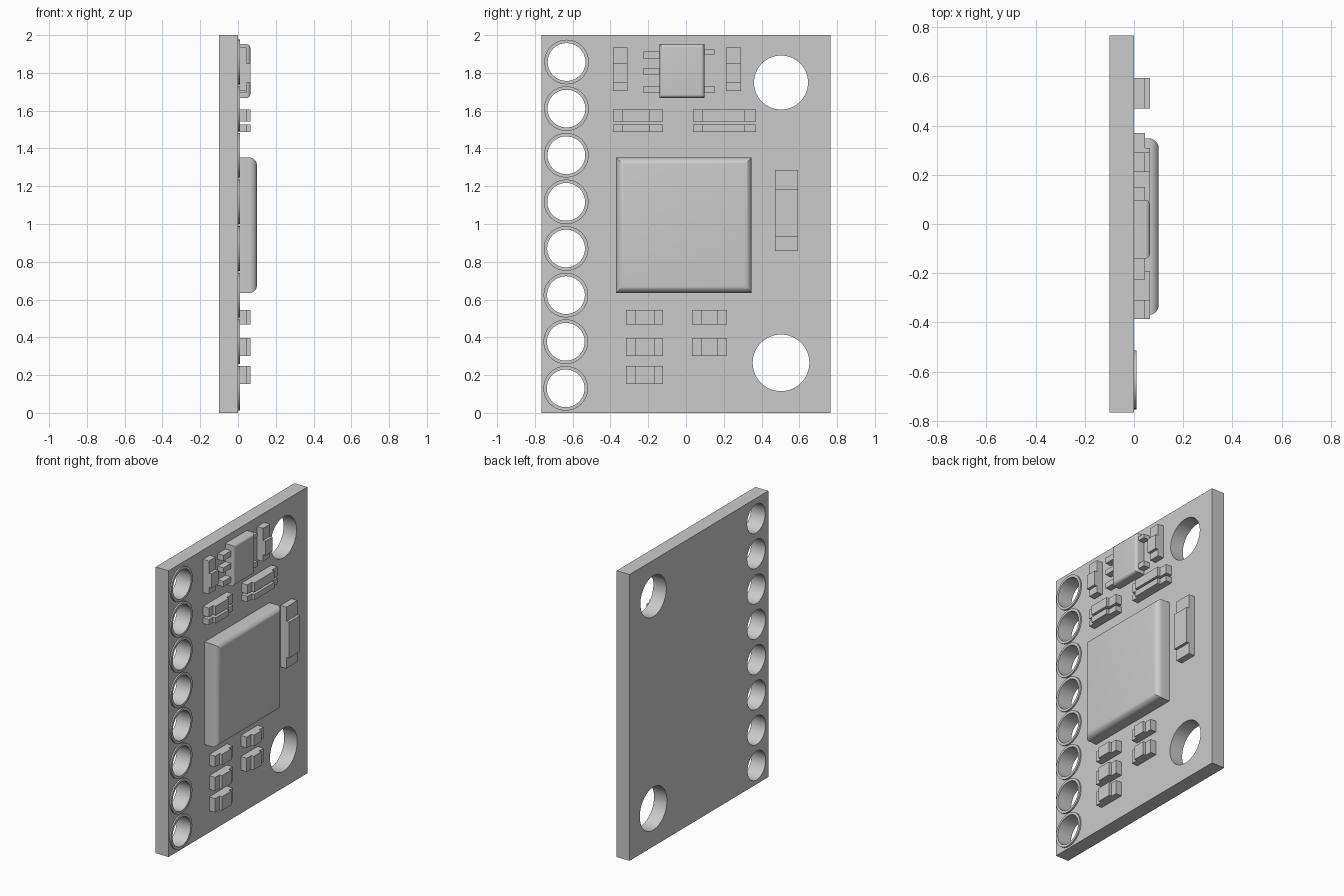
import bpy, bmesh, math
from mathutils import Matrix, Vector

if "Cube" in bpy.data.objects:
    bpy.data.objects.remove(bpy.data.objects["Cube"])

grey = bpy.data.materials.new("plain_grey")
grey.use_nodes = True
COLOUR = (0.6, 0.6, 0.6, 1)
grey.diffuse_color = COLOUR
grey.node_tree.nodes["Principled BSDF"].inputs["Base Color"].default_value = COLOUR


def finish(name, bm):
    mesh = bpy.data.meshes.new(name)
    bm.to_mesh(mesh)
    bm.free()
    mesh.materials.append(grey)
    obj = bpy.data.objects.new(name, mesh)
    bpy.context.collection.objects.link(obj)
    return obj


def smooth(obj, angle=40):
    bpy.ops.object.select_all(action='DESELECT')
    obj.select_set(True)
    bpy.context.view_layer.objects.active = obj
    bpy.ops.object.shade_smooth_by_angle(angle=math.radians(angle))


def add_box(bm, y0, y1, z0, z1, x1, x0=0.0):
    centre = Matrix.Translation(((x0 + x1) / 2, (y0 + y1) / 2, (z0 + z1) / 2))
    size = Matrix.Diagonal((x1 - x0, y1 - y0, z1 - z0, 1))
    bmesh.ops.create_cube(bm, size=1, matrix=centre @ size)


def add_rod(bm, y, z, r, x0, x1):
    place = Matrix.Translation(((x0 + x1) / 2, y, z)) @ Matrix.Rotation(math.pi / 2, 4, 'Y')
    bmesh.ops.create_cone(bm, cap_ends=True, segments=64, radius1=r, radius2=r,
                          depth=x1 - x0, matrix=place)


def cut(obj, cutter):
    mod = obj.modifiers.new("holes", 'BOOLEAN')
    mod.operation = 'DIFFERENCE'
    mod.solver = 'EXACT'
    mod.object = cutter
    bpy.ops.object.select_all(action='DESELECT')
    obj.select_set(True)
    bpy.context.view_layer.objects.active = obj
    bpy.ops.object.modifier_apply(modifier=mod.name)


# Hole positions
pins = [(-0.637 + 0.0007 * i, 0.13 + 0.2468 * i) for i in range(8)]
mounts = [(0.503, 0.265, 0.15), (0.503, 1.749, 0.143)]

# Circuit board with pin and mounting holes
bm = bmesh.new()
add_box(bm, -0.766, 0.766, 0, 2, 0, -0.1)
board = finish("board", bm)
bm = bmesh.new()
for y, z in pins:
    add_rod(bm, y, z, 0.1, -0.2, 0.2)
for y, z, r in mounts:
    add_rod(bm, y, z, r, -0.2, 0.2)
cutter = finish("hole_cutter", bm)
cutter.hide_render = True
cut(board, cutter)
bpy.data.objects.remove(cutter)
smooth(board)

# Raised ring around each pin hole
for i, (y, z) in enumerate(pins):
    bm = bmesh.new()
    loops = []
    for r, x in ((0.1, 0), (0.118, 0), (0.118, 0.01), (0.1, 0.01)):
        loops.append([bm.verts.new((x, y + r * math.cos(a), z + r * math.sin(a)))
                      for a in (math.tau * k / 64 for k in range(64))])
    for a, b in zip(loops, loops[1:] + loops[:1]):
        for k in range(64):
            n = (k + 1) % 64
            bm.faces.new((a[k], a[n], b[n], b[k]))
    bmesh.ops.recalc_face_normals(bm, faces=bm.faces)
    smooth(finish(f"pin_ring_{i + 1}", bm))


# Chips with the four outer edges rounded
def chip(name, y0, y1, z0, z1, height, radius):
    bm = bmesh.new()
    add_box(bm, y0, y1, z0, z1, height)
    edges = [e for e in bm.edges if all(v.co.x > height - 0.001 for v in e.verts)]
    bmesh.ops.bevel(bm, geom=edges, offset=radius, offset_type='OFFSET',
                    segments=6, profile=0.5, affect='EDGES')
    smooth(finish(name, bm), 30)


chip("main_chip", -0.37, 0.348, 0.635, 1.352, 0.1, 0.04)
chip("small_chip", -0.14, 0.098, 1.667, 1.952, 0.065, 0.02)

# Legs of the small chip
bm = bmesh.new()
for z0, z1 in ((1.873, 1.913), (1.79, 1.825), (1.693, 1.73)):
    add_box(bm, -0.225, -0.13, z0, z1, 0.045)
for z0, z1 in ((1.897, 1.925), (1.693, 1.73)):
    add_box(bm, 0.09, 0.15, z0, z1, 0.045)
finish("small_chip_legs", bm)

LOW, HIGH = 0.045, 0.065


# Small part with a tall body between two lower end caps
def component(name, y0, y1, z0, z1, cap_a, cap_b, upright=False):
    bm = bmesh.new()
    if upright:
        add_box(bm, y0, y1, z0, z0 + cap_a, LOW)
        add_box(bm, y0, y1, z0 + cap_a, z1 - cap_b, HIGH)
        add_box(bm, y0, y1, z1 - cap_b, z1, LOW)
    else:
        add_box(bm, y0, y0 + cap_a, z0, z1, LOW)
        add_box(bm, y0 + cap_a, y1 - cap_b, z0, z1, HIGH)
        add_box(bm, y1 - cap_b, y1, z0, z1, LOW)
    finish(name, bm)


component("large_upright_component", 0.47, 0.594, 0.857, 1.286, 0.077, 0.1, True)
component("upper_upright_component_1", -0.386, -0.31, 1.703, 1.935, 0.047, 0.085, True)
component("upper_upright_component_2", 0.212, 0.29, 1.703, 1.935, 0.047, 0.085, True)

for i, (z0, z1) in enumerate(((1.542, 1.606), (1.486, 1.526))):
    component(f"upper_component_a{i + 1}", -0.386, -0.122, z0, z1, 0.047, 0.07)
    component(f"upper_component_b{i + 1}", 0.038, 0.37, z0, z1, 0.05, 0.06)

rows = ((0.468, 0.545), (0.302, 0.397), (0.152, 0.249))
for i, (z0, z1) in enumerate(rows):
    component(f"lower_component_a{i + 1}", -0.317, -0.122, z0, z1, 0.047, 0.045)
for i, (z0, z1) in enumerate(rows[:2]):
    component(f"lower_component_b{i + 1}", 0.032, 0.218, z0, z1, 0.05, 0.05)
